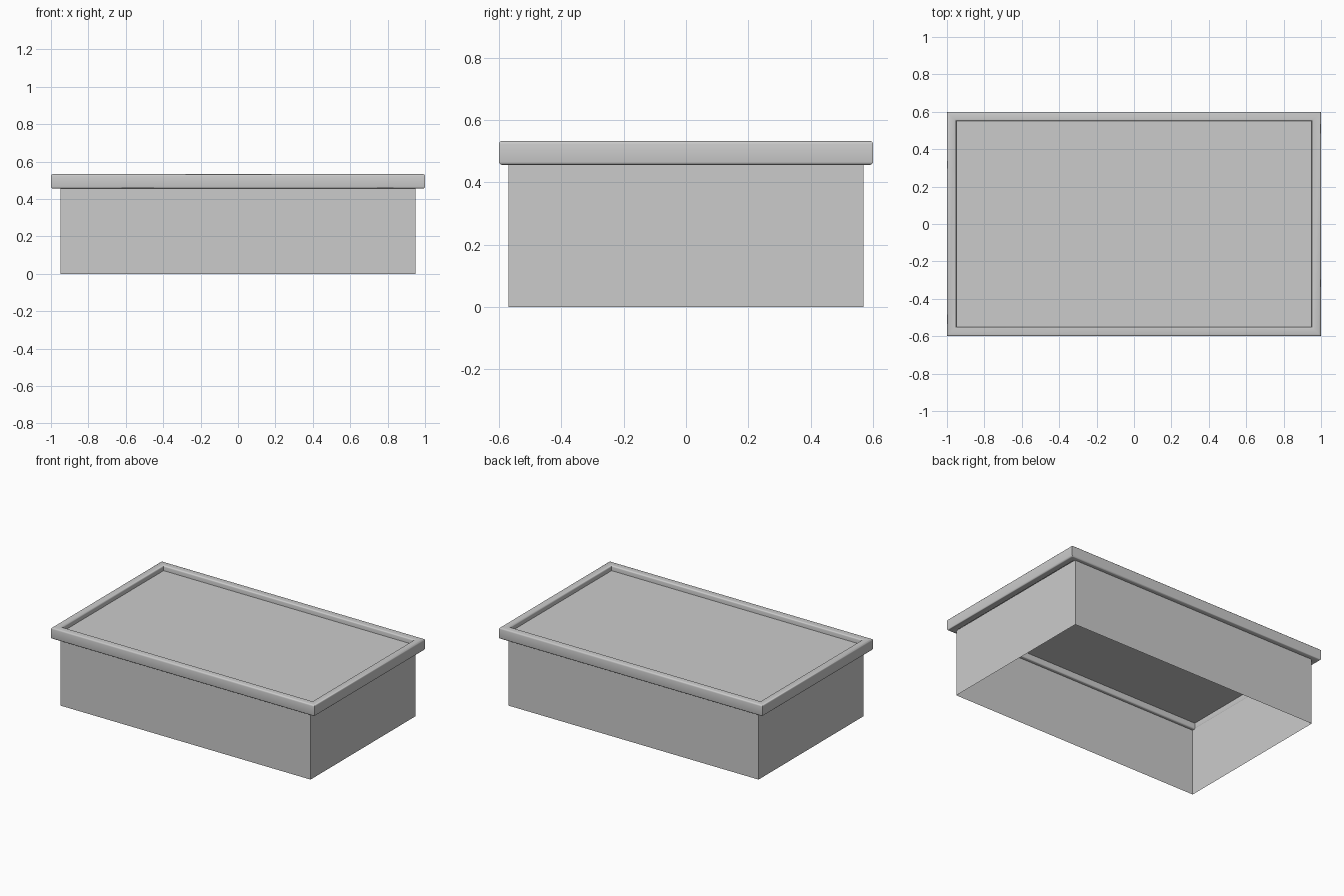
import bpy, math

if "Cube" in bpy.data.objects:
    bpy.data.objects.remove(bpy.data.objects["Cube"])


def make_object(name, verts, faces):
    mesh = bpy.data.meshes.new(name)
    mesh.from_pydata(verts, [], faces)
    mesh.update()
    obj = bpy.data.objects.new(name, mesh)
    bpy.context.collection.objects.link(obj)
    return obj


def rectangle(hx, hy, z):
    return [(-hx, -hy, z), (hx, -hy, z), (hx, hy, z), (-hx, hy, z)]


def rounded_profile(width, z0, z1, r, steps=3):
    # closed cross-section: (inset from the outer edge, height)
    corners = [(width - r, z1 - r, 0), (r, z1 - r, 90),
               (r, z0 + r, 180), (width - r, z0 + r, 270)]
    points = []
    for cx, cz, start in corners:
        for i in range(steps + 1):
            a = math.radians(start + 90 * i / steps)
            points.append((cx + r * math.cos(a), cz + r * math.sin(a)))
    return points


# side walls: thin sheet, open below
make_object("side_walls",
            rectangle(0.95, 0.57, 0) + rectangle(0.95, 0.57, 0.46),
            [(i, (i + 1) % 4, (i + 1) % 4 + 4, i + 4) for i in range(4)])

# rounded rim with mitred corners
profile = rounded_profile(0.05, 0.456, 0.533, 0.01)
n = len(profile)
verts = []
for sx, sy in ((-1, -1), (1, -1), (1, 1), (-1, 1)):
    verts += [(sx * (1 - d), sy * (0.6 - d), z) for d, z in profile]
faces = []
for c in range(4):
    a, b = c * n, (c + 1) % 4 * n
    for i in range(n):
        j = (i + 1) % n
        faces.append((a + i, a + j, b + j, b + i))
rim = make_object("rim", verts, faces)
bpy.context.view_layer.objects.active = rim
rim.select_set(True)
bpy.ops.object.mode_set(mode='EDIT')
bpy.ops.mesh.select_all(action='SELECT')
bpy.ops.mesh.normals_make_consistent(inside=False)
bpy.ops.object.mode_set(mode='OBJECT')
bpy.ops.object.shade_smooth_by_angle(angle=math.radians(40))

# recessed top panel
make_object("top_panel", rectangle(0.952, 0.552, 0.498), [(0, 1, 2, 3)])
